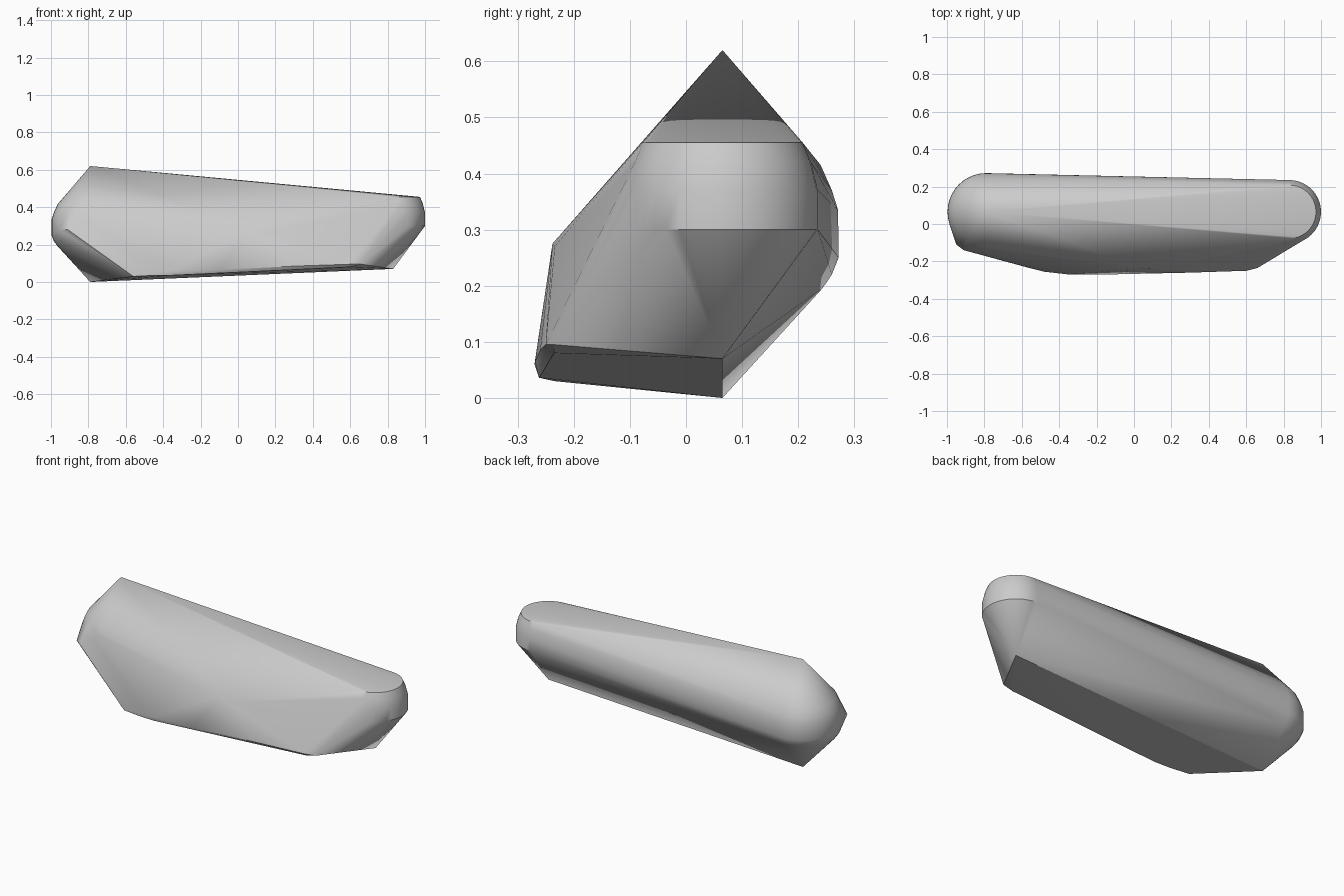
import bpy, bmesh, math

cube = bpy.data.objects.get("Cube")
if cube:
    bpy.data.objects.remove(cube, do_unlink=True)

# Plain grey stone
grey = bpy.data.materials.new("stone_grey")
grey.use_nodes = True
colour = (0.6, 0.6, 0.6, 1)
grey.diffuse_color = colour
grey.node_tree.nodes["Principled BSDF"].inputs["Base Color"].default_value = colour

AXIS_Y = 0.065


def rounded_end(x, profile, steps=40):
    """Rings of points round an upright axis, from (radius, height) pairs."""
    pts = []
    for r, z in profile:
        for i in range(steps if r else 1):
            a = math.tau * i / steps
            pts.append((x + r * math.cos(a), AXIS_Y + r * math.sin(a), z))
    return pts


# Tall pointed end and shorter flat-topped end
points = rounded_end(-0.79, [(0, 0.62), (0.175, 0.415), (0.195, 0.37), (0.206, 0.335),
                             (0.207, 0.25), (0.195, 0.22), (0.178, 0.195), (0, 0)])
points += rounded_end(0.83, [(0.143, 0.455), (0.158, 0.42), (0.17, 0.37),
                             (0.17, 0.30), (0, 0.07)])
# Front corner by the tall end
points += [(-0.95, -0.11, 0.28), (-0.91, -0.14, 0.28)]
# Crest of the front face
points += [(0.05, -0.238, 0.275), (0.16, -0.234, 0.27)]
# Bevelled lower front edge
points += [(-0.56, -0.235, 0.03), (-0.45, -0.257, 0.035), (-0.35, -0.262, 0.036),
           (-0.48, -0.255, 0.05), (-0.35, -0.27, 0.06), (-0.1, -0.269, 0.065),
           (0.3, -0.26, 0.085), (0.60, -0.25, 0.095), (0.66, -0.235, 0.095),
           (0.60, -0.235, 0.08)]

# Shrink-wrap all points into one solid
bm = bmesh.new()
for p in points:
    bm.verts.new(p)
hull = bmesh.ops.convex_hull(bm, input=bm.verts)
loose = {g for g in hull["geom_interior"] + hull["geom_unused"]
         if isinstance(g, bmesh.types.BMVert)}
bmesh.ops.delete(bm, geom=list(loose), context="VERTS")
bmesh.ops.recalc_face_normals(bm, faces=bm.faces)
mesh = bpy.data.meshes.new("stone_block")
bm.to_mesh(mesh)
bm.free()
mesh.materials.append(grey)

block = bpy.data.objects.new("stone_block", mesh)
bpy.context.collection.objects.link(block)
bpy.context.view_layer.objects.active = block
block.select_set(True)
bpy.ops.object.shade_smooth_by_angle(angle=math.radians(30))
